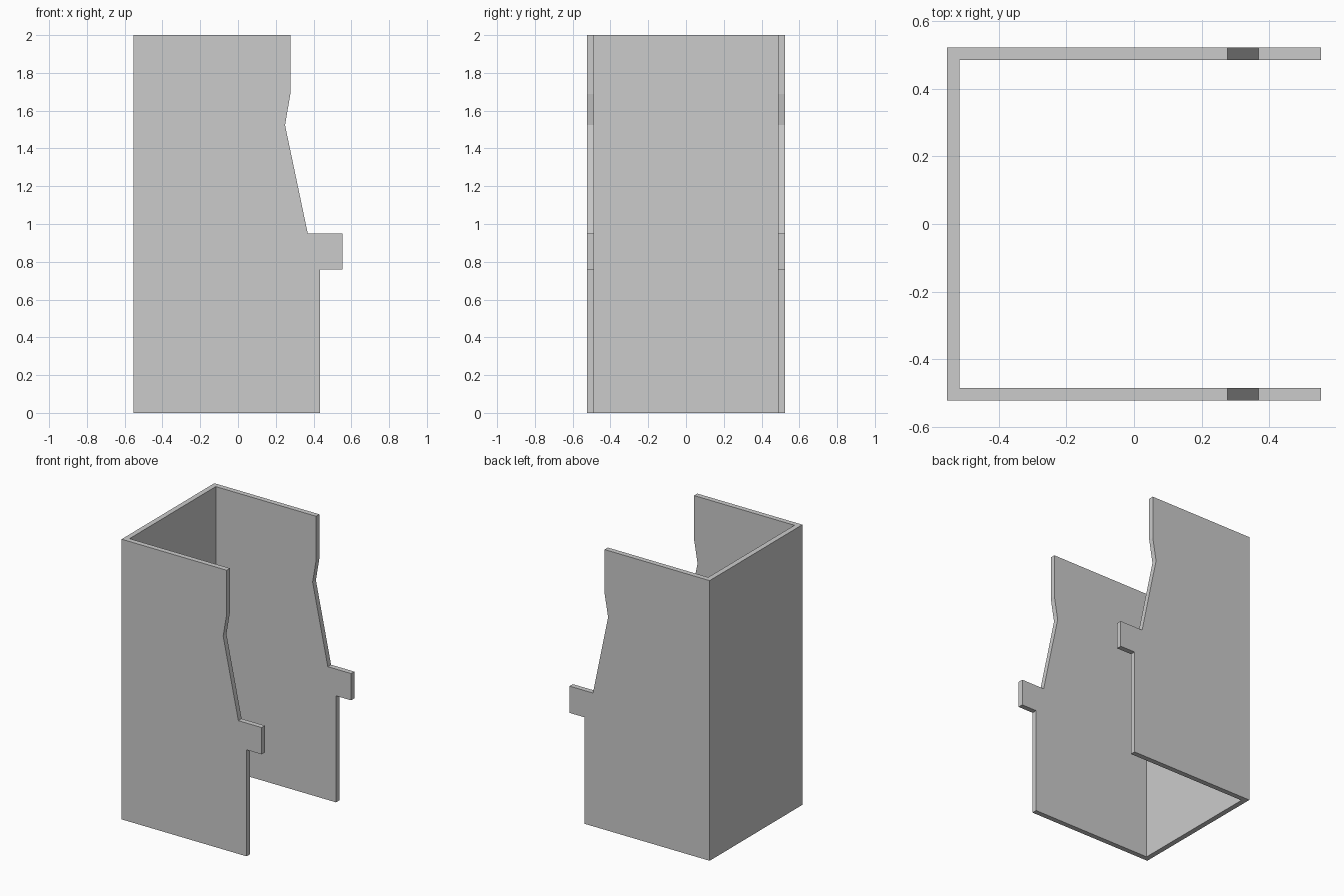
import bpy, bmesh

if "Cube" in bpy.data.objects:
    bpy.data.objects.remove(bpy.data.objects["Cube"])

X0, X1 = -0.553, 0.553      # back and front extents
Y, T = 0.523, 0.037         # half width, panel thickness

# Side silhouette (x, z)
PROFILE = [(X0, 0), (0.434, 0), (0.434, 0.76), (X1, 0.76), (X1, 0.951),
           (0.369, 0.951), (0.249, 1.523), (0.277, 1.688), (0.277, 2), (X0, 2)]


def prism(name, profile, half_width):
    """Extrude an x-z outline symmetrically across y."""
    bm = bmesh.new()
    face = bm.faces.new([bm.verts.new((x, -half_width, z)) for x, z in profile])
    ext = bmesh.ops.extrude_face_region(bm, geom=[face])
    verts = [v for v in ext["geom"] if isinstance(v, bmesh.types.BMVert)]
    bmesh.ops.translate(bm, verts=verts, vec=(0, 2 * half_width, 0))
    bmesh.ops.recalc_face_normals(bm, faces=bm.faces)
    mesh = bpy.data.meshes.new(name)
    bm.to_mesh(mesh)
    bm.free()
    obj = bpy.data.objects.new(name, mesh)
    bpy.context.collection.objects.link(obj)
    return obj


# Solid block with the side outline
shell = prism("cabinet_shell", PROFILE, Y)

# Hollow it out, leaving two side panels and the back panel
cutter = prism("inside_cutter", [(X0 + T, -1), (1, -1), (1, 3), (X0 + T, 3)], Y - T)
cutter.hide_render = True
mod = shell.modifiers.new("hollow", 'BOOLEAN')
mod.operation = 'DIFFERENCE'
mod.solver = 'EXACT'
mod.object = cutter
bpy.context.view_layer.objects.active = shell
bpy.ops.object.modifier_apply(modifier=mod.name)
bpy.data.objects.remove(cutter)
